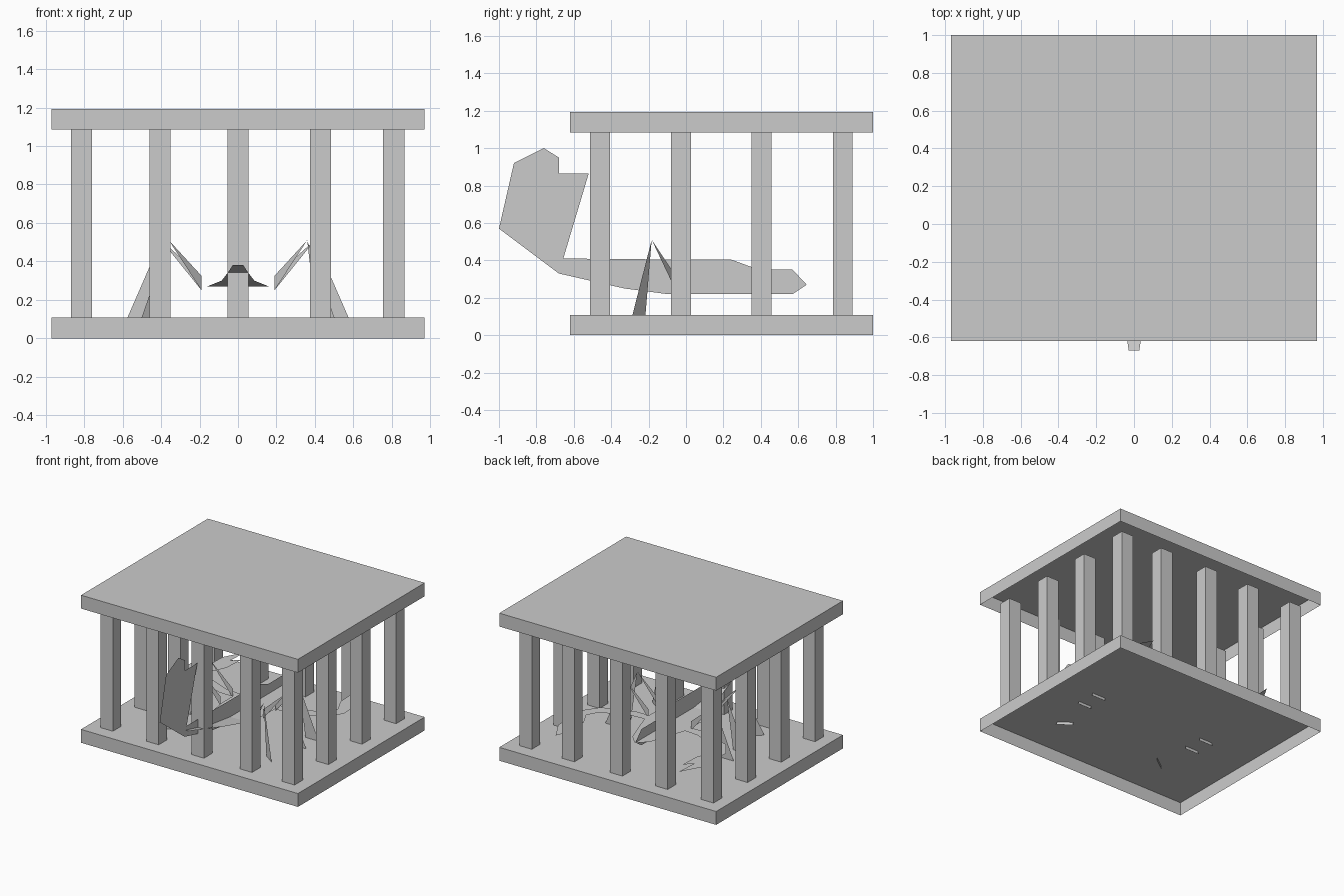
import bpy
import bmesh
from math import cos, sin, radians

cube = bpy.data.objects.get("Cube")
if cube:
    bpy.data.objects.remove(cube, do_unlink=True)

grey = bpy.data.materials.new("plain grey")
grey.use_nodes = True
grey.diffuse_color = (0.6, 0.6, 0.6, 1)
grey.node_tree.nodes["Principled BSDF"].inputs["Base Color"].default_value = (0.6, 0.6, 0.6, 1)


def finish(name, bm):
    mesh = bpy.data.meshes.new(name)
    bm.to_mesh(mesh)
    bm.free()
    mesh.materials.append(grey)
    obj = bpy.data.objects.new(name, mesh)
    bpy.context.collection.objects.link(obj)
    return obj


def open_box(name, x0, x1, y0, y1, z0, z1, open_ends):
    """Box without the end faces whose normal z is listed in open_ends."""
    bm = bmesh.new()
    bmesh.ops.create_cube(bm, size=1)
    for v in bm.verts:
        v.co.x = x1 if v.co.x > 0 else x0
        v.co.y = y1 if v.co.y > 0 else y0
        v.co.z = z1 if v.co.z > 0 else z0
    bm.normal_update()
    ends = [f for f in bm.faces if round(f.normal.z) in open_ends]
    bmesh.ops.delete(bm, geom=ends, context="FACES")
    return finish(name, bm)


def plates(name, outlines):
    """Thin sheets, one n-gon per outline."""
    bm = bmesh.new()
    for outline in outlines:
        bm.faces.new([bm.verts.new(p) for p in outline])
    bmesh.ops.triangulate(bm, faces=[f for f in bm.faces if len(f.verts) > 4])
    return finish(name, bm)


# Cage floor and roof: shallow trays open underneath
for name, z in (("floor", 0), ("roof", 1.085)):
    open_box(name, -0.97, 0.97, -0.62, 1.0, z, z + 0.108, (-1,))

# Bars around the edge
bar_x = (-0.815, -0.405, 0, 0.43, 0.81)
bar_y = (-0.46, -0.027, 0.403, 0.838)
for i, x in enumerate(bar_x):
    for j, y in enumerate(bar_y):
        if i in (0, 4) or j in (0, 3):
            open_box(f"bar_{i}_{j}", x - 0.055, x + 0.055, y - 0.053, y + 0.053,
                     0.108, 1.085, (-1, 1))

# Creature's upright sheet: body, curled tail and sting
side = [(-0.52, 0.865), (-0.68, 0.865), (-0.68, 0.95), (-0.76, 1.0), (-0.92, 0.92),
        (-1.0, 0.57), (-0.68, 0.33), (-0.33, 0.25), (-0.1, 0.22), (0.57, 0.22),
        (0.645, 0.27), (0.57, 0.35), (0.39, 0.35), (0.24, 0.405), (-0.1, 0.405),
        (-0.33, 0.35), (-0.68, 0.41), (-0.9, 0.655), (-0.81, 0.865), (-0.71, 0.815)]
plates("body_and_tail_profile", [[(0, y, z) for y, z in side]])

# Creature's level sheet, rising towards the tail: y, half width, z
rows = [(-0.67, 0.028, 0.38), (-0.52, 0.05, 0.345), (-0.33, 0.085, 0.30), (-0.1, 0.16, 0.27),
        (0.05, 0.19, 0.27), (0.24, 0.19, 0.27), (0.4, 0.14, 0.27), (0.57, 0.08, 0.27),
        (0.645, 0.01, 0.27)]
plates("body_top_sheet", [[(-wa, a, za), (wa, a, za), (wb, b, zb), (-wb, b, zb)]
                          for (a, wa, za), (b, wb, zb) in zip(rows, rows[1:])])

# Pincers, level and curved forward
pincer = [(0.18, 0.2), (0.3, 0.2), (0.56, 0.29), (0.65, 0.42), (0.64, 0.72), (0.55, 0.88),
          (0.56, 0.7), (0.5, 0.76), (0.51, 0.58), (0.57, 0.46), (0.52, 0.37), (0.3, 0.28),
          (0.18, 0.27)]
for side_name, s in (("left", 1), ("right", -1)):
    plates(f"{side_name}_pincer", [[(s * x, y, 0.27) for x, y in pincer]])

# Legs: two upright triangles meeting at a sharp knee
thigh = [(0, 0.25), (0, 0.325), (0.21, 0.51)]
shin = [(0.21, 0.51), (0.395, 0.085), (0.27, 0.085)]
for side_name, s in (("left", 1), ("right", -1)):
    for pos, y, turn in (("tail", -0.06, 36), ("middle", 0.05, 0), ("head", 0.21, 0)):
        c, d = cos(radians(turn)), sin(radians(turn))
        plates(f"{side_name}_{pos}_leg",
               [[(s * (0.19 + u * c), y - u * d, z) for u, z in part]
                for part in (thigh, shin)])
